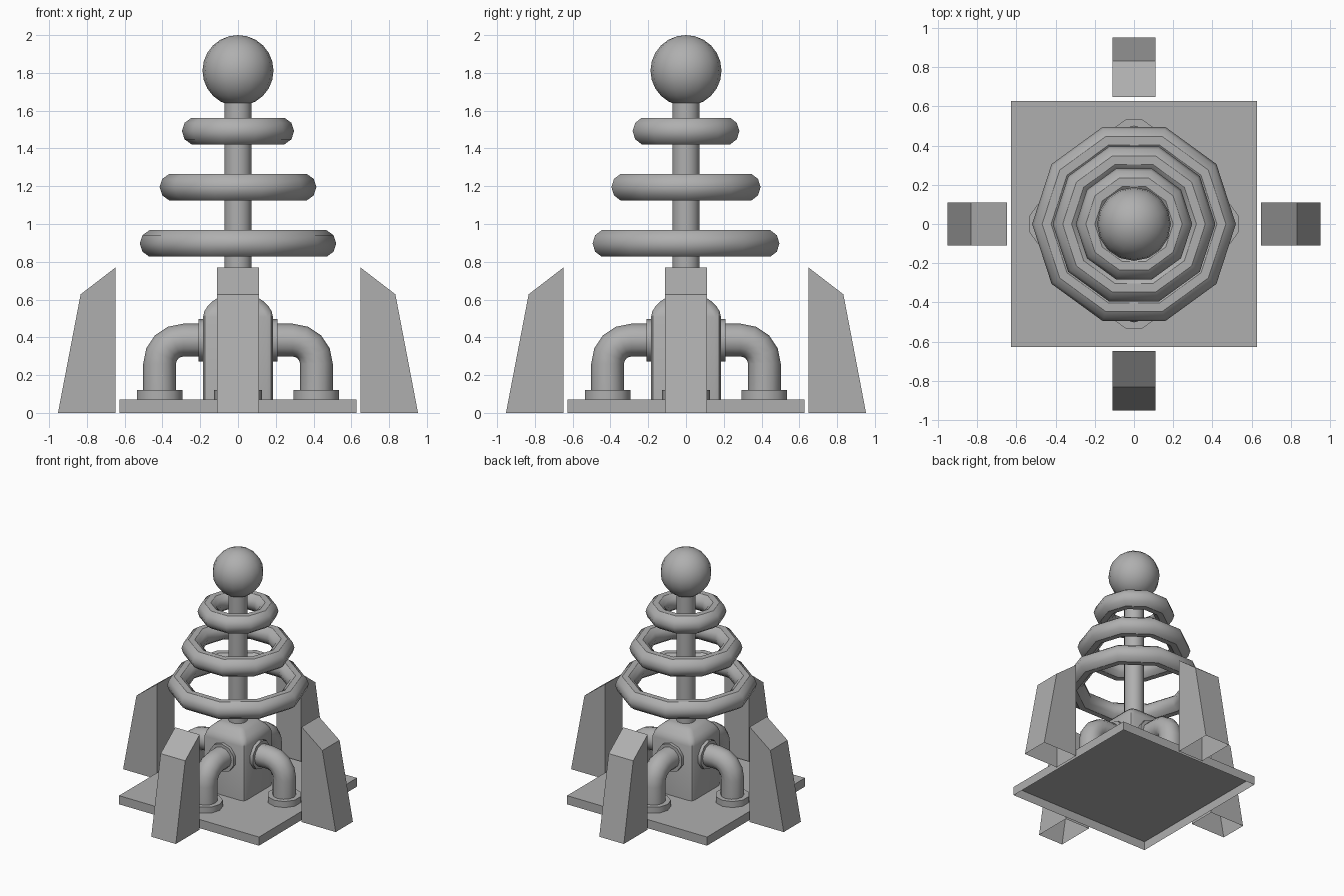
import bpy, bmesh
from math import sin, cos, pi, radians
from mathutils import Vector, Matrix

cube = bpy.data.objects.get("Cube")
if cube:
    bpy.data.objects.remove(cube, do_unlink=True)

GREY = (0.43, 0.43, 0.43, 1.0)
grey = bpy.data.materials.new("mid_grey")
grey.use_nodes = True
grey.diffuse_color = GREY
grey.node_tree.nodes["Principled BSDF"].inputs["Base Color"].default_value = GREY


def finish(bm, name, smooth=None, turn=0):
    """Turn a bmesh into a named object, rotated about the vertical axis."""
    bmesh.ops.transform(bm, matrix=Matrix.Rotation(turn, 4, "Z"), verts=bm.verts)
    bmesh.ops.recalc_face_normals(bm, faces=bm.faces)
    mesh = bpy.data.meshes.new(name)
    bm.to_mesh(mesh)
    bm.free()
    mesh.materials.append(grey)
    obj = bpy.data.objects.new(name, mesh)
    bpy.context.collection.objects.link(obj)
    if smooth:
        bpy.ops.object.select_all(action="DESELECT")
        obj.select_set(True)
        bpy.context.view_layer.objects.active = obj
        bpy.ops.object.shade_smooth_by_angle(angle=radians(smooth))


def loft(rings, closed=False, start_cap=True):
    """Skin a list of point rings."""
    bm = bmesh.new()
    loops = [[bm.verts.new(p) for p in ring] for ring in rings]
    pairs = list(zip(loops, loops[1:]))
    if closed:
        pairs.append((loops[-1], loops[0]))
    for a, b in pairs:
        for i in range(len(a)):
            j = (i + 1) % len(a)
            bm.faces.new((a[i], a[j], b[j], b[i]))
    if not closed:
        bm.faces.new(loops[-1])
        if start_cap:
            bm.faces.new(loops[0][::-1])
    return bm


def circle(centre, u, v, r, n, phase=0.0):
    return [centre + r * (cos(2 * pi * (i + phase) / n) * u
                          + sin(2 * pi * (i + phase) / n) * v) for i in range(n)]


def square(half, z):
    return [Vector((sx * half, sy * half, z))
            for sx, sy in ((-1, -1), (1, -1), (1, 1), (-1, 1))]


X, Y, Z = Vector((1, 0, 0)), Vector((0, 1, 0)), Vector((0, 0, 1))

# Base plate, open underneath
finish(loft([square(0.627, 0), square(0.627, 0.07)], start_cap=False), "base_plate")

# Rounded central housing with a tapered top
bm = loft([square(0.185, 0.07), square(0.185, 0.54), square(0.11, 0.615)])
edges = [e for e in bm.edges if max(v.co.z for v in e.verts) > 0.1]
bmesh.ops.bevel(bm, geom=edges, offset=0.032, segments=2, profile=0.5, affect="EDGES")
finish(bm, "housing", 35)

# Mast and ball
finish(loft([circle(Z * z, X, Y, 0.072, 16) for z in (0.6, 1.7)]), "mast", 35)
bm = bmesh.new()
bmesh.ops.create_uvsphere(bm, u_segments=16, v_segments=12, radius=0.188,
                          matrix=Matrix.Translation((0, 0, 1.812)))
finish(bm, "ball", 35)

# Three stacked ten-sided rings
TUBE = 0.074
for name, outer, z in (("lower", 0.52, 0.897), ("middle", 0.415, 1.195), ("upper", 0.297, 1.492)):
    rings = []
    for k in range(10):
        a = 2 * pi * k / 10
        out = Vector((cos(a), sin(a), 0))
        rings.append(circle(out * (outer - TUBE) + Z * z, out, Z, TUBE, 10))
    finish(loft(rings, closed=True), name + "_ring", 37)

# Parts repeated on the four sides
PIPE_X, PIPE_Z, BEND = 0.415, 0.385, 0.125
PILLAR = ((0.648, 0), (0.953, 0), (0.833, 0.628), (0.648, 0.77))
for side, turn in (("left", 0), ("back", pi / 2), ("right", pi), ("front", -pi / 2)):
    # Leaning pillar, open underneath
    bm = loft([[Vector((x, y, z)) for x, z in PILLAR] for y in (-0.11, 0.11)])
    floor = [f for f in bm.faces if all(v.co.z < 0.001 for v in f.verts)]
    bmesh.ops.delete(bm, geom=floor, context="FACES_ONLY")
    finish(bm, side + "_pillar", turn=turn)

    # Elbow pipe from the housing down to the plate
    rings = [circle(Vector((0.175, 0, PIPE_Z)), Z, Y, 0.087, 12)]
    for k in range(5):
        a = pi / 2 * (1 - k / 4)
        out = Vector((cos(a), 0, sin(a)))
        centre = Vector((PIPE_X - BEND, 0, PIPE_Z - BEND)) + out * BEND
        rings.append(circle(centre, out, Y, 0.087, 12))
    rings.append(circle(Vector((PIPE_X, 0, 0.08)), X, Y, 0.087, 12))
    finish(loft(rings), side + "_pipe", 35, turn)

    # Flanges at both pipe ends
    finish(loft([circle(Vector((PIPE_X, 0, z)), X, Y, 0.127, 10, 0.5)
                 for z in (0.071, 0.12)]), side + "_floor_flange", 37, turn)
    finish(loft([circle(Vector((x, 0, PIPE_Z)), Y, Z, 0.113, 10, 0.5)
                 for x in (0.175, 0.21)]), side + "_wall_flange", 37, turn)
